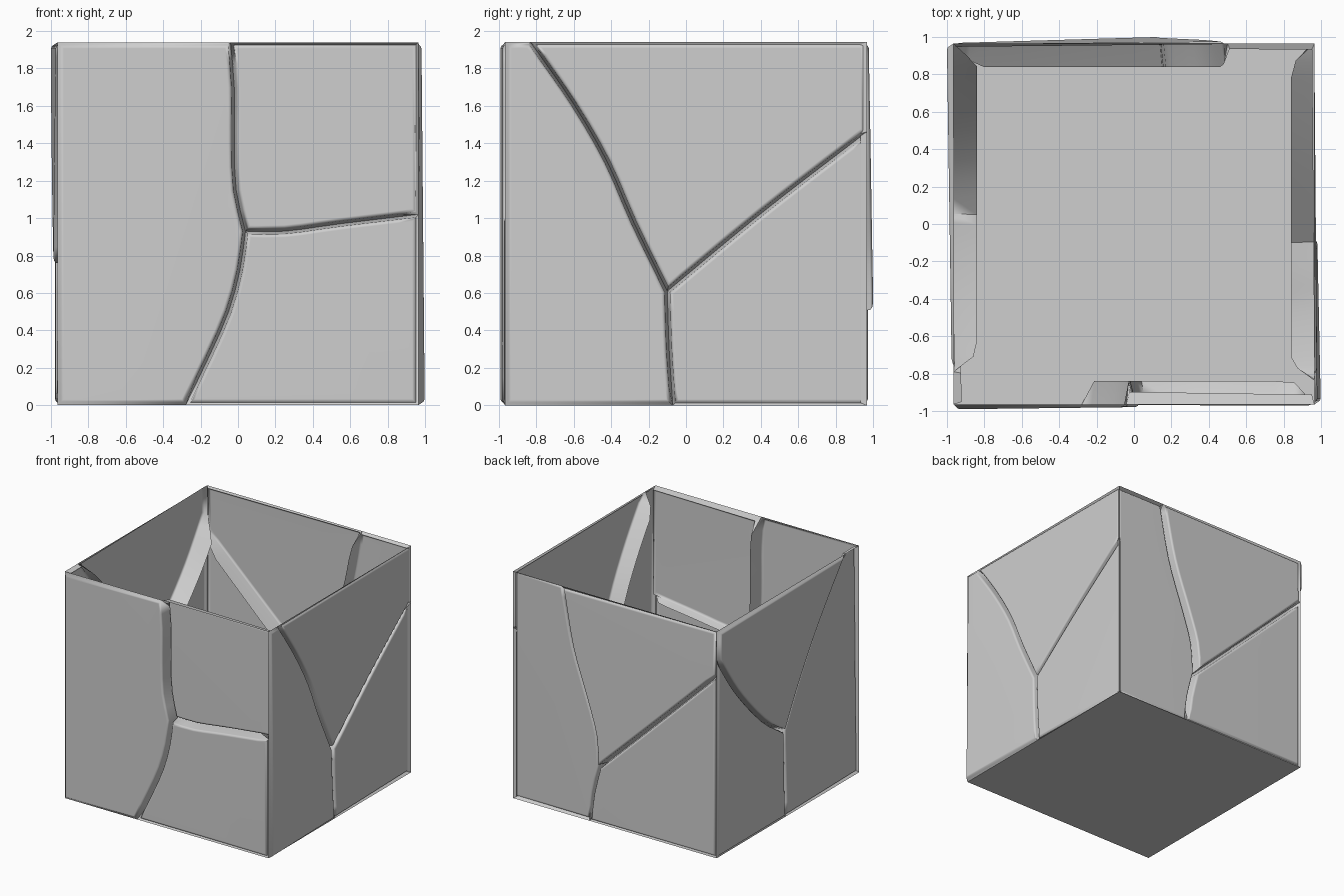
import bpy, bmesh, math
from mathutils import Vector

cube = bpy.data.objects.get("Cube")
if cube:
    bpy.data.objects.remove(cube, do_unlink=True)

HALF, TOP, GROOVE = 0.965, 1.94, 0.125
GREY = (0.62, 0.62, 0.62, 1)

stone = bpy.data.materials.new("light_grey")
stone.diffuse_color = GREY
stone.use_nodes = True
stone.node_tree.nodes["Principled BSDF"].inputs["Base Color"].default_value = GREY


def smooth_path(points):
    """Flowing curve through a few points, evenly stepped."""
    p = [Vector(q) for q in points]
    ext = [2 * p[0] - p[1]] + p + [2 * p[-1] - p[-2]]
    out = []
    for a, b, c, d in zip(ext, ext[1:], ext[2:], ext[3:]):
        steps = max(1, int((c - b).length / 0.1))
        for i in range(steps):
            t = i / steps
            out.append(0.5 * (2 * b + (c - a) * t + (2 * a - 5 * b + 4 * c - d) * t ** 2
                              + (3 * b - a - 3 * c + d) * t ** 3))
    return out + [p[-1]]


def inset(poly, dist):
    """Offset a counter-clockwise outline inwards."""
    out = []
    for i, p in enumerate(poly):
        e1 = (p - poly[i - 1]).normalized()
        e2 = (poly[(i + 1) % len(poly)] - p).normalized()
        n1, n2 = Vector((-e1.y, e1.x)), Vector((-e2.y, e2.x))
        out.append(p + (n1 + n2) * dist / max(1 + n1.dot(n2), 0.15))
    return out


def seam_height(p):
    """Seams are deep, and run out to nothing at the wall border."""
    edge = min(HALF - abs(p.x), p.y, TOP - p.y)
    return HALF - min(GROOVE, max(edge, 0) * 1.1)


def add_plate(bm, outline, tilt, place, flip):
    area = sum(a.cross(b) for a, b in zip(outline, outline[1:] + outline[:1]))
    if area < 0:
        outline = outline[::-1]
    base, du, dv = tilt

    def level(p):
        return base + du * p.x + dv * (p.y - TOP / 2)

    # groove bottom, rounded lip, flat face
    rings = [[bm.verts.new(place(p, seam_height(p))) for p in outline]]
    for dist, drop in ((0.014, 0.014), (0.021, 0.005), (0.033, 0)):
        rings.append([bm.verts.new(place(p, level(p) - drop)) for p in inset(outline, dist)])
    faces = []
    n = len(outline)
    for r, s in zip(rings, rings[1:]):
        for i in range(n):
            k = (i + 1) % n
            faces.append(bm.faces.new((r[i], r[k], s[k], s[i])))
    faces.append(bm.faces.new(rings[-1]))
    if flip:
        bmesh.ops.reverse_faces(bm, faces=faces)


def finish(name, bm):
    mesh = bpy.data.meshes.new(name)
    bm.to_mesh(mesh)
    bm.free()
    mesh.materials.append(stone)
    obj = bpy.data.objects.new(name, mesh)
    bpy.context.collection.objects.link(obj)
    bpy.ops.object.select_all(action='DESELECT')
    obj.select_set(True)
    bpy.context.view_layer.objects.active = obj
    bpy.ops.object.shade_smooth_by_angle(angle=math.radians(70))
    # keeps the broad faces flat while the lips stay soft
    soft = obj.modifiers.new("soft_lips", 'WEIGHTED_NORMAL')
    soft.keep_sharp = True


def make_wall(name, place, flip, side, upper, lower, branch, tilts):
    """Three plates parted by a Y-shaped seam whose branch runs to one side."""
    up, down, out = smooth_path(upper), smooth_path(lower), smooth_path(branch)

    def corner(s, v):
        return Vector((s * HALF, v))

    outlines = (
        up + down[1:] + [corner(-side, 0), corner(-side, TOP)],
        up + out[1:] + [corner(side, TOP)],
        out[::-1] + down[1:] + [corner(side, 0)],
    )
    bm = bmesh.new()
    for outline, tilt in zip(outlines, tilts):
        add_plate(bm, outline, tilt, place, flip)
    bmesh.ops.remove_doubles(bm, verts=bm.verts, dist=0.0001)
    finish(name, bm)


# Walls: seam points are (across, height); tilts are (distance, slope across, slope up)
j = (0.04, 0.93)
make_wall("front_wall", lambda p, h: (p.x, -h, p.y), False, 1,
          [(-0.04, TOP), (-0.02, 1.7), (-0.02, 1.4), (-0.01, 1.15), j],
          [j, (0.01, 0.72), (-0.05, 0.5), (-0.15, 0.27), (-0.28, 0)],
          [j, (0.25, 0.93), (0.55, 0.97), (HALF, 1.02)],
          [(0.979, -0.012, 0), (0.912, 0.015, 0), (0.968, 0.003, 0)])

j = (-0.1, 0.61)
make_wall("right_wall", lambda p, h: (h, p.x, p.y), False, 1,
          [(-0.83, TOP), (-0.6, 1.61), (-0.42, 1.3), (-0.28, 0.98), j],
          [j, (-0.09, 0.3), (-0.07, 0)],
          [j, (0.42, 1.04), (HALF, 1.46)],
          [(0.97, -0.021, -0.009), (0.972, -0.008, 0), (0.972, -0.02, 0)])

j = (0.15, 0.48)
make_wall("back_wall", lambda p, h: (p.x, h, p.y), True, -1,
          [(0.5, TOP), (0.4, 1.45), (0.26, 1.04), (0.17, 0.75), j],
          [j, (0.21, 0.24), (0.24, 0)],
          [j, (-0.4, 1.01), (-HALF, 1.56)],
          [(0.955, -0.01, 0), (0.99, 0.01, -0.02), (0.97, 0.004, 0)])

j = (0.05, 0.74)
make_wall("left_wall", lambda p, h: (-h, p.x, p.y), True, 1,
          [(-0.79, TOP), (-0.55, 1.65), (-0.33, 1.36), (-0.12, 1.04), j],
          [j, (0.04, 0.35), (0.03, 0)],
          [j, (0.25, 0.87), (0.45, 1.05), (0.72, 1.35), (HALF, 1.7)],
          [(0.96, 0.015, -0.01), (0.986, 0.015, 0), (0.976, 0.003, 0)])

# Floor
bm = bmesh.new()
bm.faces.new([bm.verts.new((x * HALF, y * HALF, 0))
              for x, y in ((-1, -1), (-1, 1), (1, 1), (1, -1))])
finish("floor", bm)
